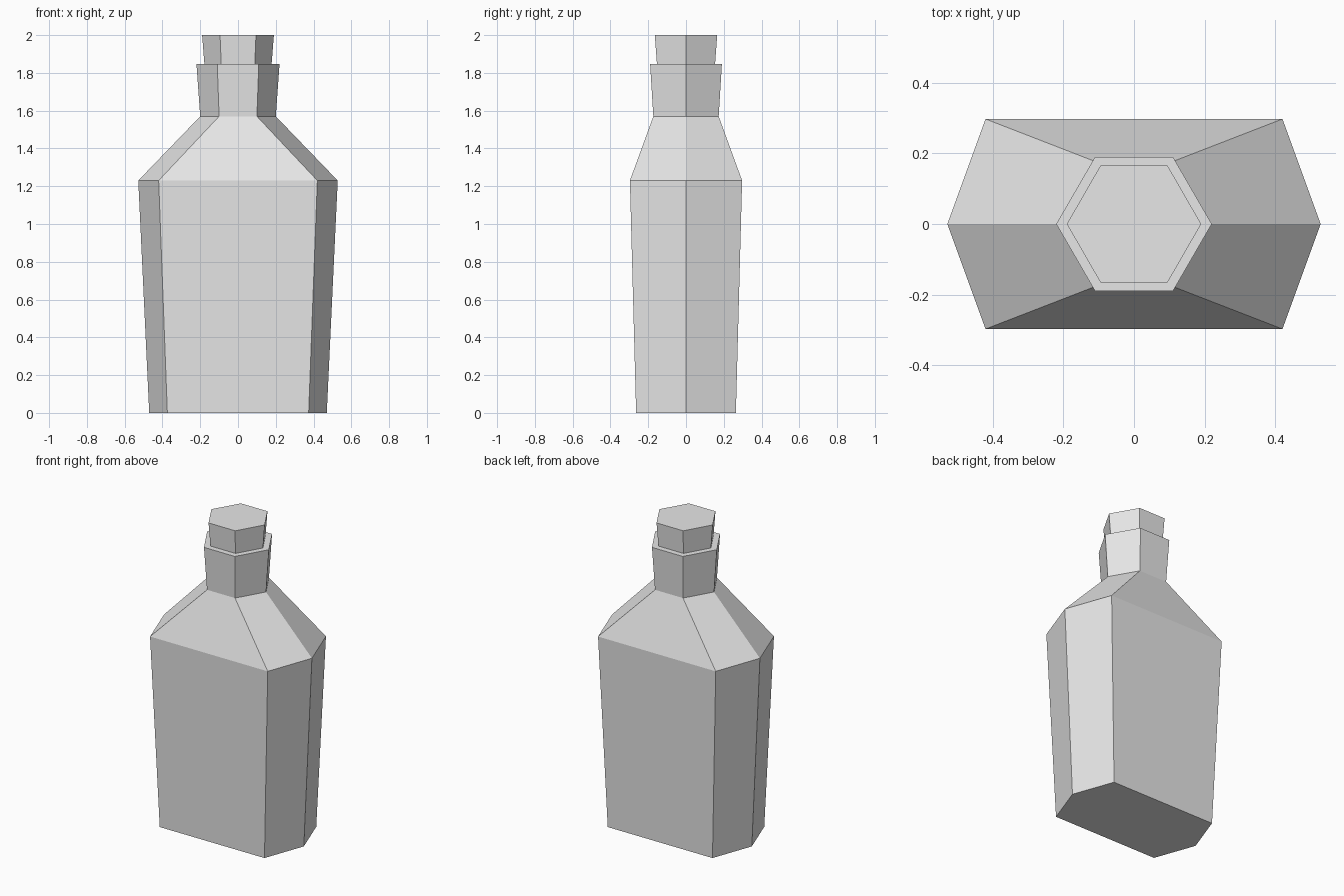
import bpy
import bmesh

cube = bpy.data.objects.get("Cube")
if cube:
    bpy.data.objects.remove(cube, do_unlink=True)

# One plain grey for the whole model
grey = bpy.data.materials.new("plain_grey")
grey.use_nodes = True
colour = (0.8, 0.8, 0.8, 1)
grey.diffuse_color = colour
grey.node_tree.nodes["Principled BSDF"].inputs["Base Color"].default_value = colour


def hexagon(bm, z, side_x, corner_x, corner_y):
    """Six-sided ring, counter-clockwise, with points on the left and right."""
    outline = [(side_x, 0), (corner_x, corner_y), (-corner_x, corner_y),
               (-side_x, 0), (-corner_x, -corner_y), (corner_x, -corner_y)]
    return [bm.verts.new((x, y, z)) for x, y in outline]


def loft(name, sections, cap_bottom=False, cap_top=False):
    """Skin a stack of hexagonal sections with flat faces."""
    bm = bmesh.new()
    rings = [hexagon(bm, *section) for section in sections]
    for low, high in zip(rings, rings[1:]):
        for i in range(len(low)):
            j = (i + 1) % len(low)
            bm.faces.new((low[i], low[j], high[j], high[i]))
    if cap_bottom:
        bm.faces.new(rings[0][::-1])
    if cap_top:
        bm.faces.new(rings[-1])
    mesh = bpy.data.meshes.new(name)
    bm.to_mesh(mesh)
    bm.free()
    mesh.materials.append(grey)
    obj = bpy.data.objects.new(name, mesh)
    bpy.context.collection.objects.link(obj)
    return obj


# Sections: height, side point x, corner x, corner y
base = (0, 0.47, 0.374, 0.264)
shoulder = (1.23, 0.528, 0.42, 0.297)
neck_bottom = (1.57, 0.2, 0.1, 0.173)
neck_rim = (1.848, 0.22, 0.11, 0.19)
stopper_bottom = (1.848, 0.178, 0.089, 0.154)
stopper_top = (2, 0.19, 0.095, 0.165)

# Bottle body, sloping shoulders, flared neck and flat rim
loft("bottle", [base, shoulder, neck_bottom, neck_rim, stopper_bottom], cap_bottom=True)

# Stopper rising out of the rim
loft("stopper", [stopper_bottom, stopper_top], cap_top=True)
